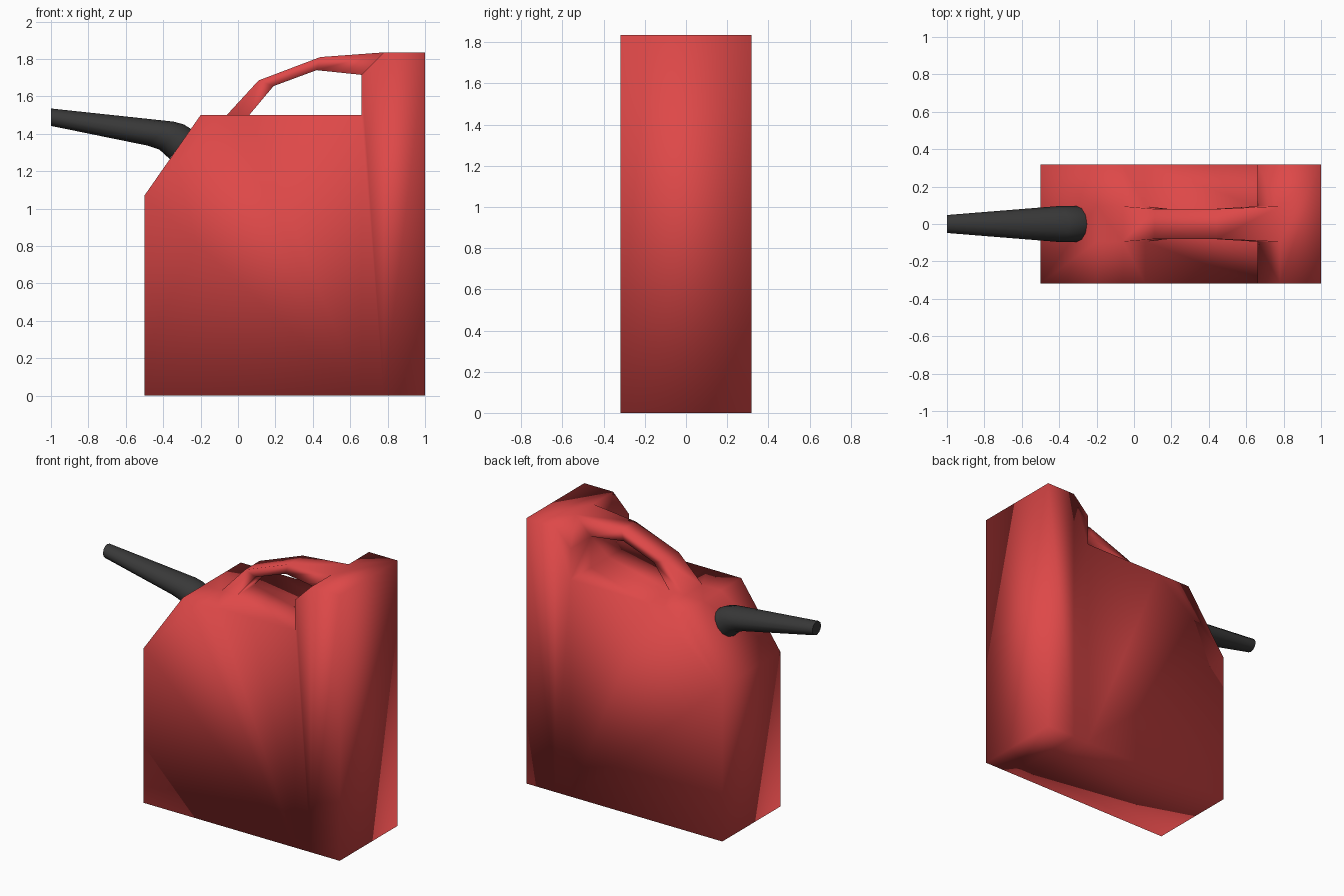
import bpy, bmesh, math
from mathutils import Vector

if "Cube" in bpy.data.objects:
    bpy.data.objects.remove(bpy.data.objects["Cube"])


def material(name, color):
    m = bpy.data.materials.new(name)
    m.diffuse_color = (*color, 1)
    m.use_nodes = True
    m.node_tree.nodes["Principled BSDF"].inputs["Base Color"].default_value = m.diffuse_color
    return m


def finish(bm, name, mat):
    bmesh.ops.recalc_face_normals(bm, faces=bm.faces[:])
    for f in bm.faces:
        f.smooth = True
    me = bpy.data.meshes.new(name)
    bm.to_mesh(me)
    bm.free()
    ob = bpy.data.objects.new(name, me)
    me.materials.append(mat)
    bpy.context.collection.objects.link(ob)
    return ob


def cut(bm, faces, co, no):
    geom = set(faces)
    for f in faces:
        geom.update(f.edges)
        geom.update(f.verts)
    bmesh.ops.bisect_plane(bm, geom=list(geom), plane_co=co, plane_no=no, dist=1e-4)


def bridge(bm, rings):
    for a, b in zip(rings, rings[1:]):
        n = len(a)
        for i in range(n):
            j = (i + 1) % n
            bm.faces.new((a[i], a[j], b[j], b[i]))


red = material("can_red", (0.73, 0.065, 0.065))
black = material("spout_black", (0.04, 0.04, 0.04))

# Can body: side profile extruded across its depth
D = 0.317
profile = [(-0.5, 0), (1, 0), (1, 1.835), (0.78, 1.835), (0.66, 1.715),
           (0.66, 1.5), (-0.2, 1.5), (-0.5, 1.07)]
bm = bmesh.new()
base = bm.faces.new([bm.verts.new((x, -D, z)) for x, z in profile])
ext = bmesh.ops.extrude_face_region(bm, geom=[base])
bmesh.ops.translate(bm, vec=(0, 2 * D, 0),
                    verts=[v for v in ext["geom"] if isinstance(v, bmesh.types.BMVert)])
bmesh.ops.recalc_face_normals(bm, faces=bm.faces[:])
for x in (0.66, 0.78):
    cut(bm, bm.faces[:], (x, 0, 0), (1, 0, 0))

# Handle footprints cut into the shoulder and the sloped face of the rear column
W = 0.095


def shoulder():
    return [f for f in bm.faces if all(abs(v.co.z - 1.5) < 1e-3 for v in f.verts)]


def slope():
    return [f for f in bm.faces if all(0.65 < v.co.x < 0.79 and v.co.z > 1.71 for v in f.verts)
            and f.normal.x < -0.5]


bm.normal_update()
for y in (-W, W):
    cut(bm, shoulder() + slope(), (0, y, 0), (0, 1, 0))
for x in (-0.06, 0.06):
    cut(bm, shoulder(), (x, 0, 0), (1, 0, 0))
bm.normal_update()
feet = [f for f in shoulder() if f.calc_center_median().xy.length < 0.02]
feet += [f for f in slope() if abs(f.calc_center_median().y) < 0.02]
bmesh.ops.delete(bm, geom=feet, context='FACES_ONLY')

# Handle: outer point, inner point, half width of each section
sections = [((-0.06, 1.5), (0.06, 1.5), W), ((0.11, 1.685), (0.19, 1.655), 0.08),
            ((0.44, 1.81), (0.42, 1.74), 0.08), ((0.78, 1.835), (0.66, 1.715), W)]
rings = []
for k, (o, i, w) in enumerate(sections):
    ring = []
    for (x, z), y in ((o, -w), (o, w), (i, w), (i, -w)):
        ring.append(bm.verts.new((x, y, z)))
    rings.append(ring)
bridge(bm, rings)
bmesh.ops.remove_doubles(bm, verts=bm.verts[:], dist=0.002)
finish(bm, "can_body_and_handle", red)

# Spout: rings given by their upper and lower points in the side view
bm = bmesh.new()
N = 12
rings = []
for top, low, r in [((-0.25, 1.425), (-0.365, 1.265), 0.096),
                    ((-0.29, 1.45), (-0.42, 1.315), 0.097),
                    ((-0.345, 1.465), (-0.485, 1.337), 0.095),
                    ((-1, 1.535), (-1, 1.442), 0.048)]:
    t, l = Vector((top[0], 0, top[1])), Vector((low[0], 0, low[1]))
    mid, half = (t + l) / 2, (t - l) / 2
    rings.append([bm.verts.new(mid + half * math.cos(2 * math.pi * i / N)
                               + Vector((0, r * math.sin(2 * math.pi * i / N), 0)))
                  for i in range(N)])
bridge(bm, rings)
bm.faces.new(rings[0])
bm.faces.new(rings[-1])
spout = finish(bm, "spout", black)
bpy.context.view_layer.objects.active = spout
spout.select_set(True)
bpy.ops.object.shade_smooth_by_angle(angle=math.radians(50))
